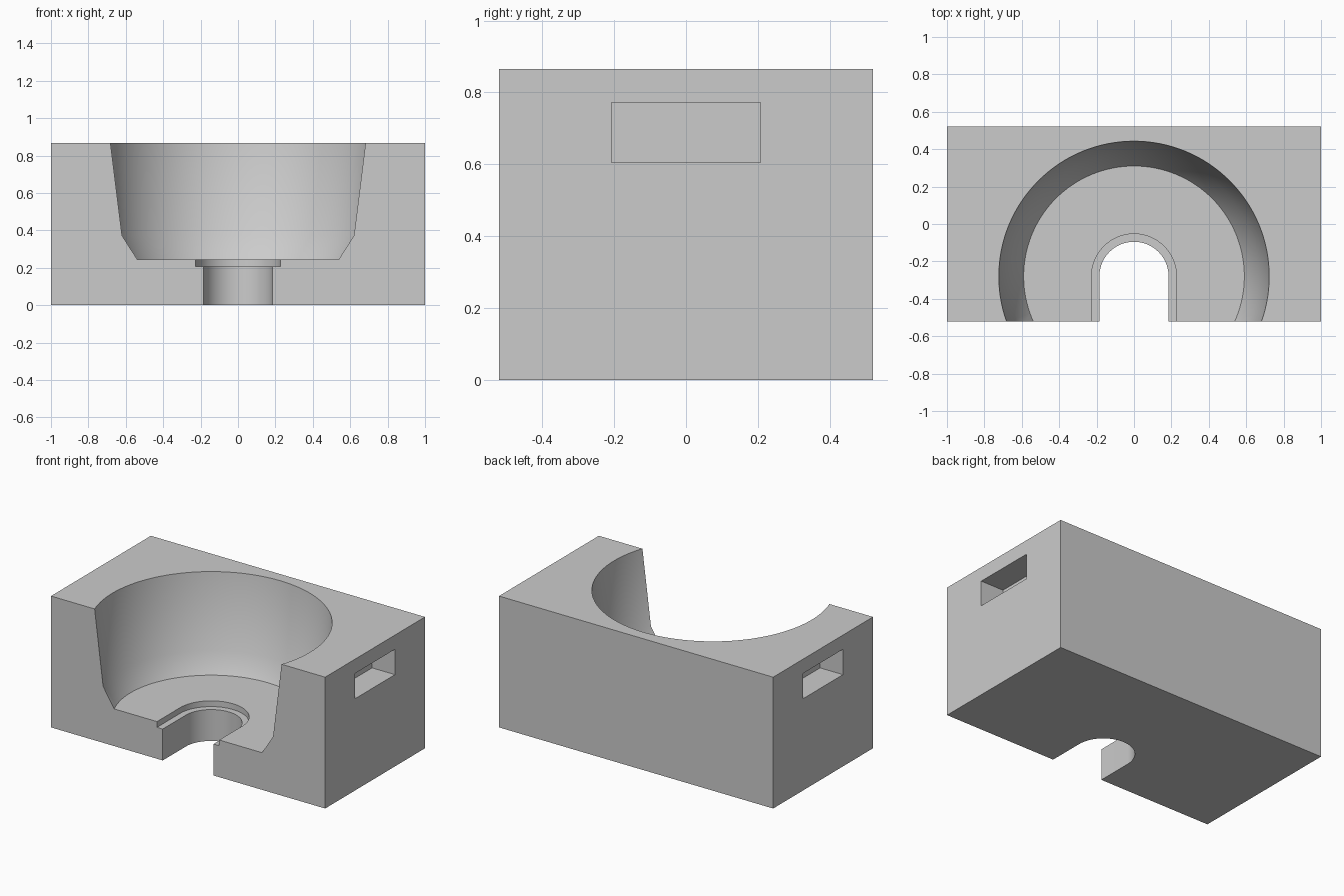
import bpy
import bmesh
from math import cos, sin, pi

if "Cube" in bpy.data.objects:
    bpy.data.objects.remove(bpy.data.objects["Cube"])

HALF_DEPTH, HEIGHT = 0.52, 0.866
BOWL_Y = -0.28          # centre of the bowl and drain, in front of the middle
FRONT = -0.8            # cutters run past the front face to here

grey = bpy.data.materials.new("plain_grey")
grey.use_nodes = True
grey.diffuse_color = (0.6, 0.6, 0.6, 1)
grey.node_tree.nodes["Principled BSDF"].inputs["Base Color"].default_value = (0.6, 0.6, 0.6, 1)


def loft(name, rings):
    """Closed solid skinned through matching horizontal rings, bottom to top."""
    bm = bmesh.new()
    loops = [[bm.verts.new(p) for p in ring] for ring in rings]
    count = len(loops[0])
    for low, high in zip(loops, loops[1:]):
        for i in range(count):
            j = (i + 1) % count
            bm.faces.new((low[i], low[j], high[j], high[i]))
    bm.faces.new(loops[0][::-1])
    bm.faces.new(loops[-1])
    bmesh.ops.recalc_face_normals(bm, faces=bm.faces[:])
    mesh = bpy.data.meshes.new(name)
    bm.to_mesh(mesh)
    bm.free()
    mesh.materials.append(grey)
    obj = bpy.data.objects.new(name, mesh)
    bpy.context.collection.objects.link(obj)
    return obj


def box(name, x0, x1, half_y, z0, z1):
    return loft(name, [[(x0, -half_y, z), (x1, -half_y, z), (x1, half_y, z), (x0, half_y, z)]
                       for z in (z0, z1)])


def circle(radius, z, segments=128):
    return [(radius * cos(2 * pi * i / segments), BOWL_Y + radius * sin(2 * pi * i / segments), z)
            for i in range(segments)]


def arch(radius, z, segments=48):
    """Half circle at the back with straight sides running to the front."""
    arc = [(radius * cos(pi * i / segments), BOWL_Y + radius * sin(pi * i / segments), z)
           for i in range(segments + 1)]
    return arc + [(-radius, FRONT, z), (radius, FRONT, z)]


def cut(target, cutter):
    cutter.hide_render = True
    mod = target.modifiers.new(cutter.name, 'BOOLEAN')
    mod.operation = 'DIFFERENCE'
    mod.solver = 'EXACT'
    mod.object = cutter
    bpy.context.view_layer.objects.active = target
    bpy.ops.object.modifier_apply(modifier=mod.name)
    bpy.data.objects.remove(cutter)


# Solid block
block = box("holder_block", -1, 1, HALF_DEPTH, 0, HEIGHT)

# Tapered bowl with a steeper foot, opened by the front face
bowl_profile = [(0.59, 0.245), (0.665, 0.372), (0.723, HEIGHT), (0.735, HEIGHT + 0.1)]
cut(block, loft("bowl_cutter", [circle(r, z) for r, z in bowl_profile]))

# Shallow ledge and through slot in the floor
cut(block, loft("ledge_cutter", [arch(0.227, z) for z in (0.207, 0.3)]))
cut(block, loft("slot_cutter", [arch(0.185, z) for z in (-0.1, 0.28)]))

# Hand grip pocket in each side
for side in (-1, 1):
    x0, x1 = sorted((side * 0.833, side * 1.1))
    cut(block, box("grip_cutter", x0, x1, 0.207, 0.605, 0.772))

# Smooth bowl and slot walls, crisp edges elsewhere
bpy.ops.object.select_all(action='DESELECT')
block.select_set(True)
bpy.context.view_layer.objects.active = block
bpy.ops.object.shade_smooth_by_angle(angle=pi / 6)
